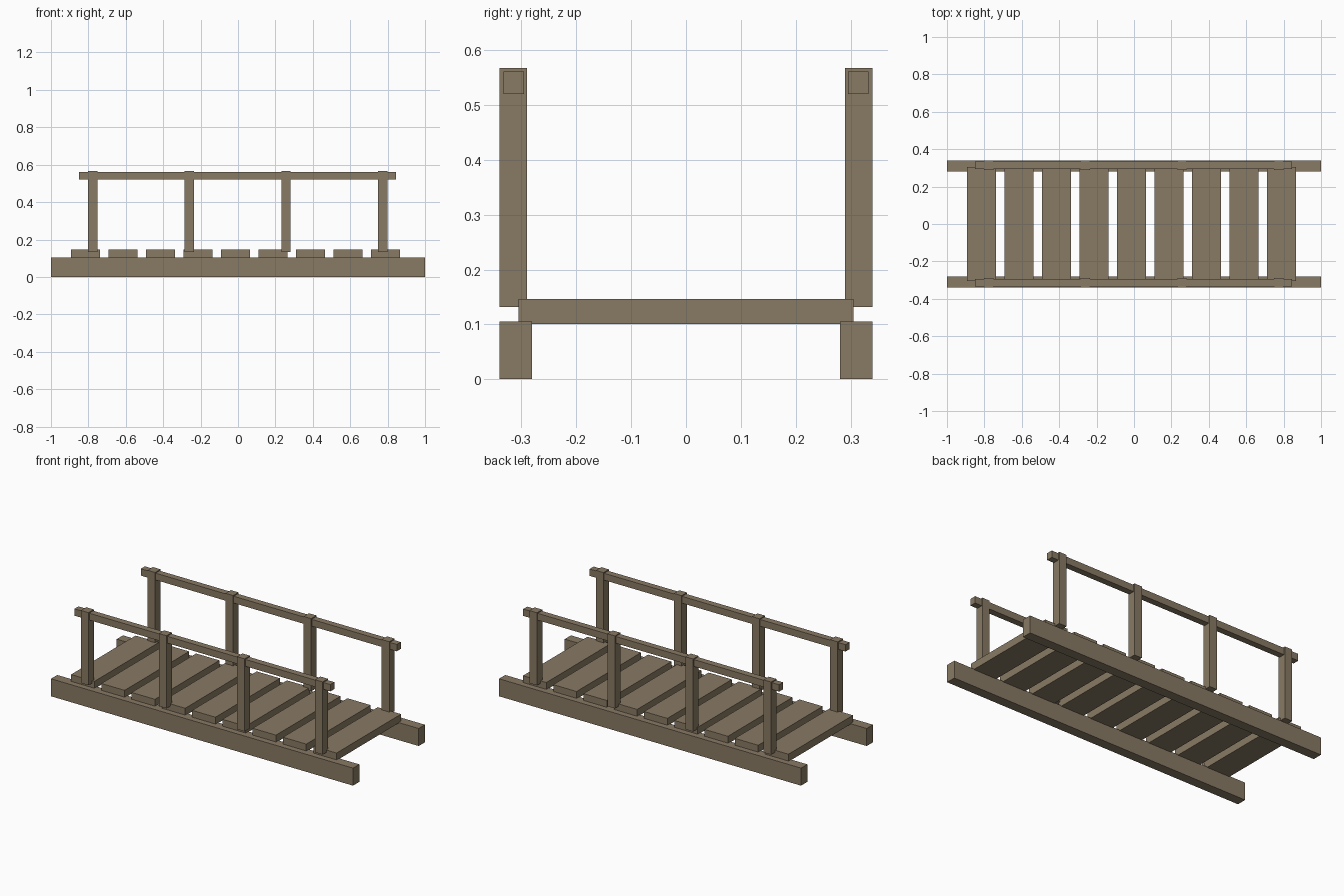
import bpy

if "Cube" in bpy.data.objects:
    bpy.data.objects.remove(bpy.data.objects["Cube"])

wood = bpy.data.materials.new("weathered_wood")
wood.diffuse_color = (0.25, 0.195, 0.127, 1)
wood.use_nodes = True
wood.node_tree.nodes["Principled BSDF"].inputs["Base Color"].default_value = wood.diffuse_color


def beam(name, x, y, z):
    """Box spanning the given (min, max) ranges."""
    bpy.ops.mesh.primitive_cube_add(size=1, location=[sum(r) / 2 for r in (x, y, z)])
    ob = bpy.context.object
    ob.name = name
    ob.scale = [r[1] - r[0] for r in (x, y, z)]
    bpy.ops.object.transform_apply(location=False, rotation=False, scale=True)
    ob.data.materials.append(wood)
    return ob


def span(a, b, side):
    return tuple(sorted((a * side, b * side)))


# Both sides: ground beam, handrail and four posts
for side, label in ((-1, "front"), (1, "back")):
    beam(f"{label}_ground_beam", (-1, 1), span(0.281, 0.34, side), (0, 0.105))
    beam(f"{label}_handrail", (-0.85, 0.845), span(0.295, 0.333, side), (0.52, 0.561))
    for i in range(4):
        x = -0.777 + i * 0.517
        beam(f"{label}_post_{i + 1}", (x - 0.025, x + 0.025),
             span(0.29, 0.34, side), (0.132, 0.567))

# Deck of nine planks laid across the beams
for i in range(9):
    x = -0.815 + i * 0.2005
    beam(f"deck_plank_{i + 1}", (x - 0.077, x + 0.077), (-0.305, 0.305), (0.101, 0.146))
